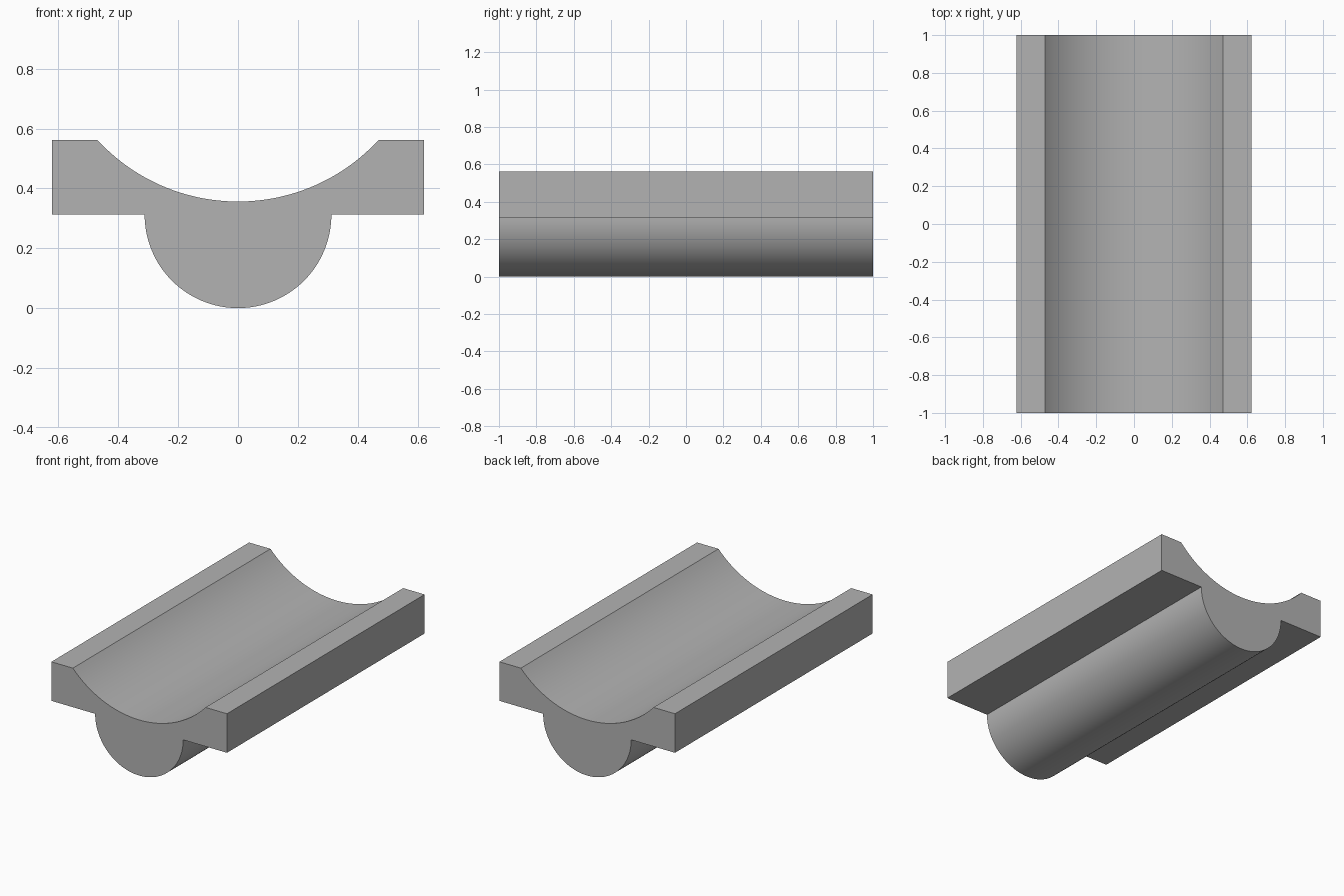
import bpy, bmesh
from math import sin, cos, pi, asin, radians

if "Cube" in bpy.data.objects:
    bpy.data.objects.remove(bpy.data.objects["Cube"], do_unlink=True)

HALF_LENGTH = 1.0
HALF_WIDTH = 0.622
KEEL_RADIUS = 0.312
TOP = 0.562
GROOVE_HALF = 0.47
GROOVE_BOTTOM = 0.356


def arc(cx, cz, radius, start, end, steps):
    """Points along a circular arc in the x-z plane."""
    angles = [start + (end - start) * i / steps for i in range(steps + 1)]
    return [(cx + radius * cos(a), cz + radius * sin(a)) for a in angles]


# Plain grey material
grey = bpy.data.materials.new("plain grey")
grey.use_nodes = True
colour = (0.45, 0.45, 0.45, 1)
grey.diffuse_color = colour
grey.node_tree.nodes["Principled BSDF"].inputs["Base Color"].default_value = colour

# Cross-section: round keel, flat flanges, shallow groove
depth = TOP - GROOVE_BOTTOM
groove_radius = (GROOVE_HALF ** 2 + depth ** 2) / (2 * depth)
half_angle = asin(GROOVE_HALF / groove_radius)
profile = arc(0, KEEL_RADIUS, KEEL_RADIUS, -pi, 0, 64)
profile += [(HALF_WIDTH, KEEL_RADIUS), (HALF_WIDTH, TOP)]
profile += arc(0, GROOVE_BOTTOM + groove_radius, groove_radius,
               -pi / 2 + half_angle, -pi / 2 - half_angle, 48)
profile += [(-HALF_WIDTH, TOP), (-HALF_WIDTH, KEEL_RADIUS)]

# Extrude the section along the length
bm = bmesh.new()
front = bm.faces.new([bm.verts.new((x, -HALF_LENGTH, z)) for x, z in profile])
result = bmesh.ops.extrude_face_region(bm, geom=[front], use_keep_orig=True)
back_verts = [v for v in result["geom"] if isinstance(v, bmesh.types.BMVert)]
bmesh.ops.translate(bm, verts=back_verts, vec=(0, 2 * HALF_LENGTH, 0))
bmesh.ops.recalc_face_normals(bm, faces=bm.faces)
mesh = bpy.data.meshes.new("grooved_rail")
bm.to_mesh(mesh)
bm.free()

rail = bpy.data.objects.new("grooved_rail", mesh)
bpy.context.collection.objects.link(rail)
mesh.materials.append(grey)

# Smooth curves, crisp edges
bpy.ops.object.select_all(action="DESELECT")
rail.select_set(True)
bpy.context.view_layer.objects.active = rail
bpy.ops.object.shade_smooth_by_angle(angle=radians(30))
